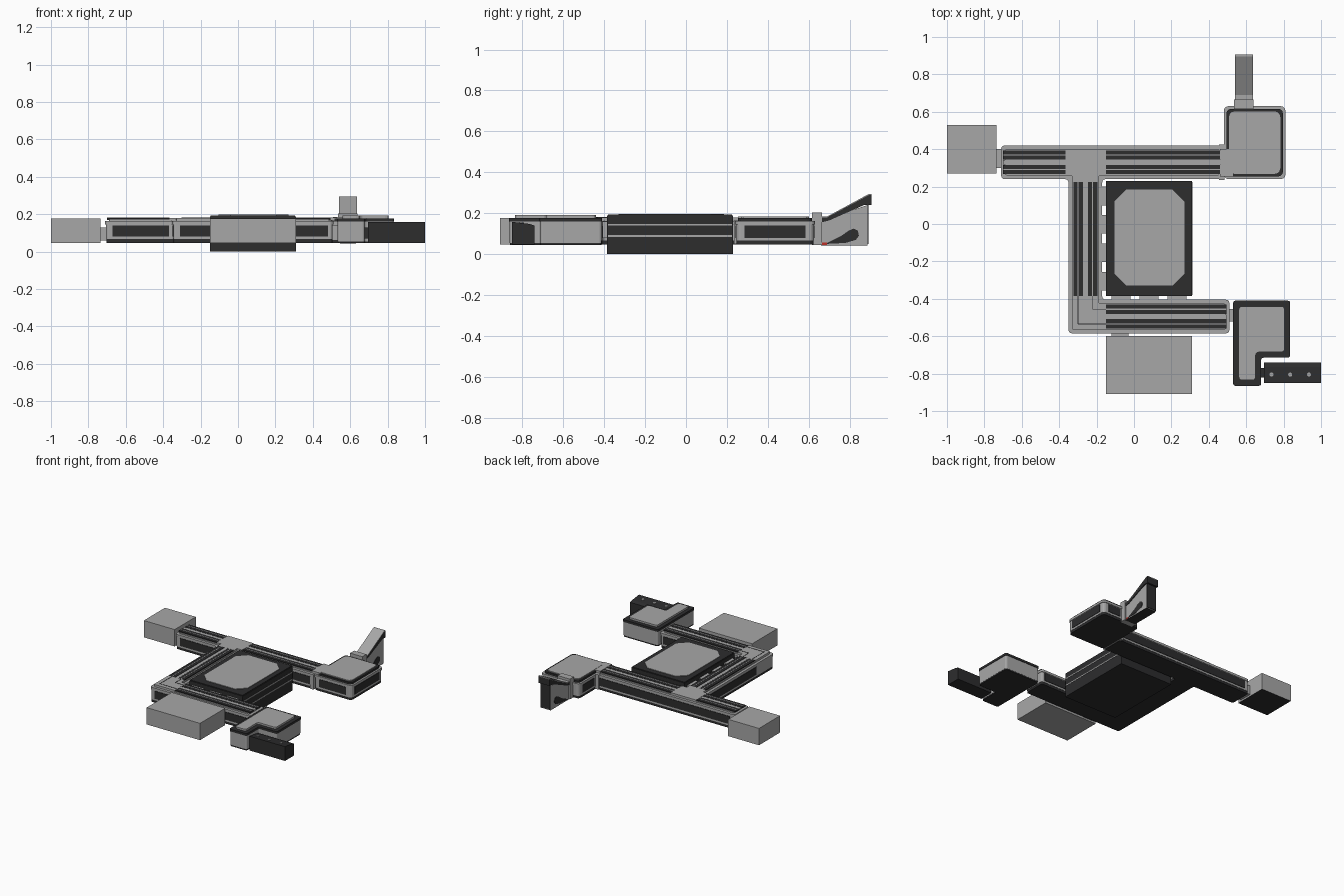
import bpy, bmesh, math
from mathutils import Vector

if "Cube" in bpy.data.objects:
    bpy.data.objects.remove(bpy.data.objects["Cube"])


def material(name, rgb):
    m = bpy.data.materials.new(name)
    m.diffuse_color = (*rgb, 1)
    m.use_nodes = True
    m.node_tree.nodes["Principled BSDF"].inputs["Base Color"].default_value = m.diffuse_color
    return m


LIGHT = material("light grey", (0.39, 0.39, 0.39))
DARK = material("charcoal", (0.026, 0.026, 0.027))
RED = material("red", (0.5, 0.03, 0.02))


def prism(name, pts, z0, z1, mat, r=0.0, axis='Z', bottom=None, seg=3):
    """Extruded outline; r rounds the upright corners, bottom recolours the underside."""
    bm = bmesh.new()
    if axis == 'Z':
        vs = [bm.verts.new((a, b, z0)) for a, b in pts]
        shift = Vector((0, 0, z1 - z0))
    else:  # outline in y-z, extruded along x
        vs = [bm.verts.new((z0, a, b)) for a, b in pts]
        shift = Vector((z1 - z0, 0, 0))
    f = bm.faces.new(vs)
    new = bmesh.ops.extrude_face_region(bm, geom=[f])['geom']
    bmesh.ops.translate(bm, vec=shift, verts=[v for v in new if isinstance(v, bmesh.types.BMVert)])
    if r:
        d = shift.normalized()
        upright = [e for e in bm.edges
                   if abs((e.verts[0].co - e.verts[1].co).normalized().dot(d)) > 0.99]
        bmesh.ops.bevel(bm, geom=upright, offset=r, segments=seg, profile=0.5, affect='EDGES')
    bmesh.ops.recalc_face_normals(bm, faces=bm.faces[:])
    me = bpy.data.meshes.new(name)
    me.materials.append(mat)
    if bottom:
        me.materials.append(bottom)
        for f in bm.faces:
            f.material_index = int(f.normal.z < -0.9)
    bm.to_mesh(me)
    bm.free()
    ob = bpy.data.objects.new(name, me)
    bpy.context.collection.objects.link(ob)
    return ob


def rect(x0, x1, y0, y1):
    return [(x0, y0), (x1, y0), (x1, y1), (x0, y1)]


def box(name, x0, x1, y0, y1, z0, z1, mat, r=0.0, bottom=None):
    return prism(name, rect(x0, x1, y0, y1), z0, z1, mat, r, bottom=bottom)


def inset(pts, d):
    """Counter-clockwise right-angled outline moved inwards by d."""
    out = []
    for i, p in enumerate(pts):
        p, a, b = Vector(p), Vector(pts[i - 1]), Vector(pts[(i + 1) % len(pts)])
        u, v = (p - a).normalized(), (b - p).normalized()
        out.append(tuple(p + d * (Vector((-u.y, u.x)) + Vector((-v.y, v.x)))))
    return out


# Conveyor frame: one C-shaped track with dark underside and a raised rim
TRACK = [(-.71, .24), (-.35, .24), (-.35, -.585), (.51, -.585), (.51, -.405),
         (-.17, -.405), (-.17, .24), (.48, .24), (.48, .42), (-.71, .42)]
prism("track_base", inset(TRACK, .006), .047, .066, DARK, .012)
prism("track_frame", inset(TRACK, .004), .066, .145, LIGHT, .015)
prism("track_rim", TRACK, .145, .163, LIGHT, .018)
prism("track_deck", inset(TRACK, .02), .163, .172, LIGHT, .01)


# Belts: two dark strips per run, each with a thin light line, plus a middle rail
def belts(name, a, b, c, along_x):
    def bar(n, u0, u1, w0, w1, z0, z1, m):
        if along_x:
            box(n, u0, u1, w0, w1, z0, z1, m)
        else:
            box(n, w0, w1, u0, u1, z0, z1, m)
    for s in (-1, 1):
        m = c + s * .039
        bar(name + "_belt", a, b, m - .025, m + .025, .17, .18, DARK)
        bar(name + "_belt_line", a, b, m - .003, m + .003, .178, .1815, LIGHT)
    bar(name + "_rail", a, b, c - .012, c + .012, .17, .179, LIGHT)


belts("rear_left", -.70, -.365, .33, True)
belts("rear_right", -.15, .46, .33, True)
belts("middle", -.385, .225, -.26, False)
belts("front", -.15, .495, -.495, True)

# Light corner plates where the runs meet, with thin dark guide grooves
box("rear_junction", -.365, -.15, .26, .40, .17, .18, LIGHT)
box("rear_junction_tail", -.33, -.19, .225, .27, .17, .18, LIGHT)
box("front_junction", -.33, -.15, -.565, -.425, .17, .18, LIGHT)
box("front_junction_tail", -.33, -.19, -.43, -.385, .17, .18, LIGHT)
for k in (-.299, -.221):
    y = -.495 + (k + .26)
    box("guide_groove", k - .002, k + .002, y, -.385, .179, .1815, DARK)
    box("guide_groove", k, -.15, y - .002, y + .002, .179, .1815, DARK)

# Dark side panels on the track, leaving light corner posts
for n, p in {"rear": [(-.67, -.37, .24, 1), (-.15, .45, .24, 1), (-.67, .45, .42, -1)],
             "front": [(-.31, .48, -.585, 1), (-.14, .48, -.405, -1)]}.items():
    for x0, x1, y, s in p:
        a, b = sorted((y + s * .0005, y + s * .01))
        box(n + "_side_panel", x0, x1, a, b, .08, .14, DARK)
for x, s in ((-.35, 1), (-.17, -1)):
    a, b = sorted((x + s * .0005, x + s * .01))
    box("middle_side_panel", a, b, -.37, .21, .08, .14, DARK)

# Small connectors between modules
box("left_connector", -.74, -.70, .30, .40, .06, .13, LIGHT)
box("tail_connector", .50, .54, -.52, -.455, .06, .14, LIGHT)
box("front_connector", -.12, -.03, -.61, -.58, .06, .14, LIGHT)
for x in (-.12, .03, .18):
    box("core_front_tab", x, x + .1, -.41, -.38, .08, .16, LIGHT)
for i in range(4):
    y = .15 - i * .152
    box("core_side_tab", -.175, -.145, y - .05, y + .05, .08, .16, LIGHT)

# Central core block with chamfered top plate
box("core_block", -.15, .31, -.385, .23, 0, .188, DARK)
prism("core_top_rim", rect(-.146, .306, -.381, .226), .188, .193, DARK)
prism("core_top_plate", rect(-.105, .27, -.33, .185), .19, .197, LIGHT, .065, seg=1)
for z in (.14, .085):
    box("core_side_trim", .309, .312, -.38, .225, z, z + .008, LIGHT)

# Plain end boxes
box("left_box", -1, -.735, .27, .53, .047, .178, LIGHT, bottom=DARK)
box("front_box", -.15, .31, -.91, -.60, .047, .178, LIGHT)

# Rear right head: square housing with rounded corners and dark panels
HEAD = rect(.48, .81, .24, .63)
prism("head_base", inset(HEAD, .006), .047, .066, DARK, .02)
prism("head_body", inset(HEAD, .004), .066, .145, LIGHT, .025)
prism("head_rim", HEAD, .145, .163, LIGHT, .025)
prism("head_top_rim", inset(HEAD, .014), .163, .177, DARK, .025)
prism("head_top_plate", inset(HEAD, .028), .17, .184, LIGHT, .03)
box("head_plate_bridge", .46, .53, .255, .40, .165, .183, LIGHT)
box("head_collar", .455, .485, .235, .425, .05, .165, LIGHT)
box("head_right_panel", .80, .809, .285, .585, .08, .14, DARK)
box("head_front_panel", .53, .76, .241, .25, .08, .14, DARK)
box("head_back_panel", .65, .76, .62, .629, .08, .14, DARK)
box("head_left_panel", .481, .49, .44, .585, .08, .14, DARK)

# Rear arm: light mount and support with a rising slab
box("arm_mount", .535, .64, .615, .665, .045, .203, LIGHT)
prism("arm_support", [(.66, .045), (.888, .045), (.888, .24), (.66, .165)], .545, .63, LIGHT, axis='X')
prism("arm_slab", [(.66, .155), (.70, .165), (.87, .24), (.907, .24), (.907, .29),
                   (.895, .29), (.69, .18), (.66, .18)], .54, .635, DARK, axis='X')
prism("arm_slab_face", [(.66, .178), (.69, .178), (.907, .29), (.907, .295),
                        (.895, .295), (.69, .184), (.66, .184)], .54, .635, LIGHT, axis='X')
box("arm_back_plate", .545, .63, .886, .893, .05, .24, DARK)
box("arm_underside", .545, .63, .66, .888, .042, .047, DARK)
for x in (.542, .627):
    prism("arm_lever", [(.68, .05), (.78, .055), (.83, .07), (.845, .09), (.84, .115),
                        (.82, .125), (.795, .115), (.76, .09)], x, x + .006, DARK, axis='X')
box("red_marker", .627, .634, .665, .69, .046, .056, RED)

# Front right L-shaped tail housing
TAIL = [(.53, -.865), (.68, -.865), (.68, -.715), (.835, -.715), (.835, -.41), (.53, -.41)]
prism("tail_base", inset(TAIL, .004), .045, .055, DARK, .012)
prism("tail_body", inset(TAIL, .003), .055, .16, LIGHT, .012)
prism("tail_top_rim", TAIL, .16, .178, DARK, .012)
prism("tail_top_plate", inset(TAIL, .03), .175, .192, LIGHT, .018)

# Dark tail bar with three light studs
prism("tail_bar", [(-.85, .047), (-.74, .047), (-.74, .14), (-.765, .148), (-.85, .158)],
      .695, 1.0, DARK, axis='X')
box("tail_bar_joint", .67, .70, -.82, -.77, .07, .13, DARK)
for x in (.735, .835, .935):
    circle = [(x + .011 * math.cos(t * math.pi / 6), -.805 + .011 * math.sin(t * math.pi / 6))
              for t in range(12)]
    prism("tail_bar_stud", circle, .145, .157, LIGHT)
